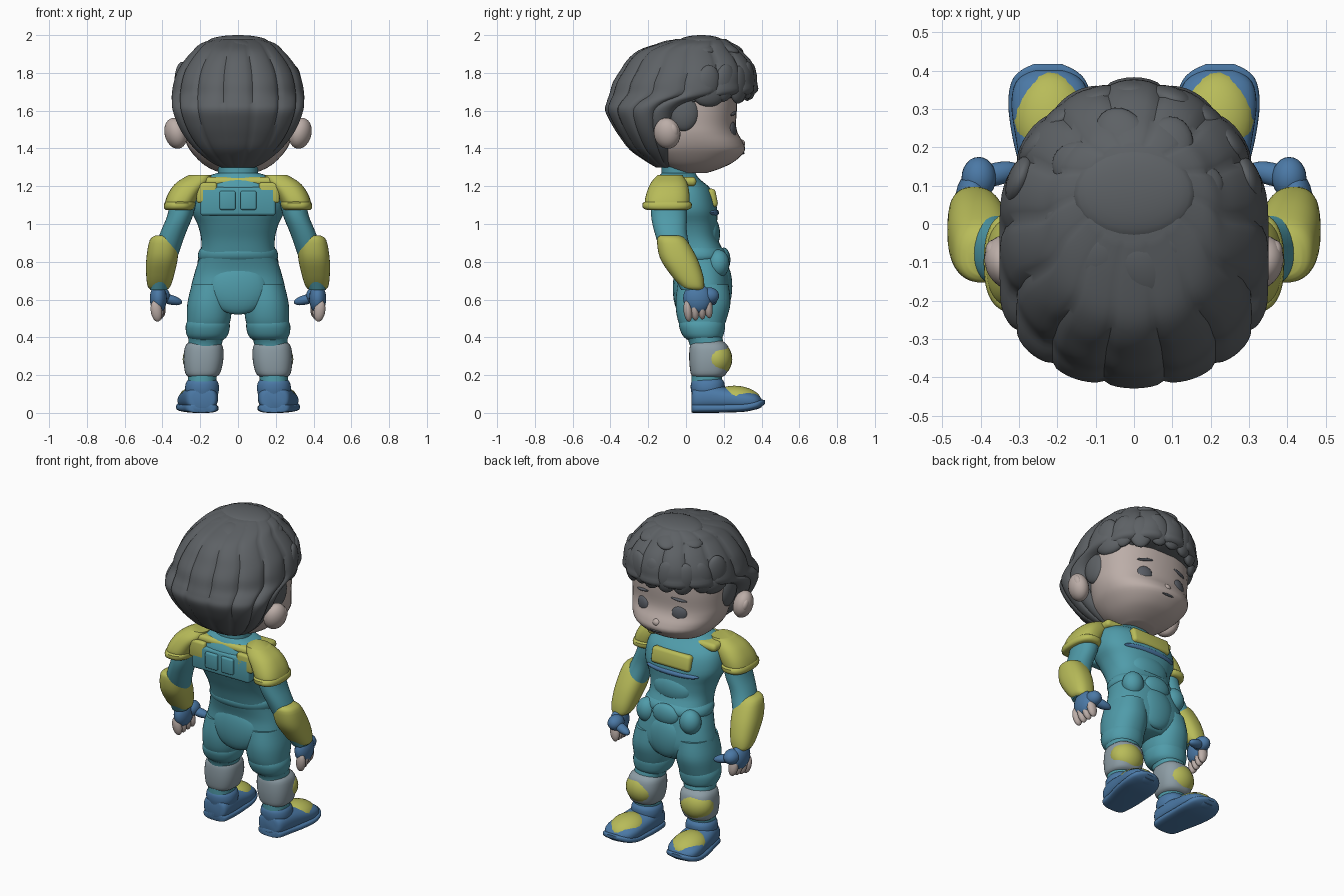
import bpy, bmesh, math, random
from mathutils import Matrix, Euler

random.seed(4)


def mat(name, r, g, b):
    m = bpy.data.materials.new(name)
    m.diffuse_color = (r, g, b, 1)
    return m


HAIR = mat("hair_grey", .11, .12, .13)
SKIN = mat("skin", .50, .42, .39)
TEAL = mat("suit_teal", .08, .33, .40)
GOLD = mat("pad_yellow", .48, .50, .10)
BLUE = mat("trim_blue", .07, .19, .38)
GREY = mat("guard_grey", .27, .34, .38)
DARK = mat("dark", .10, .11, .13)


def finish(bm, name, material):
    bmesh.ops.recalc_face_normals(bm, faces=bm.faces)
    me = bpy.data.meshes.new(name)
    bm.to_mesh(me)
    bm.free()
    me.materials.append(material)
    ob = bpy.data.objects.new(name, me)
    bpy.context.collection.objects.link(ob)
    return ob


def smooth_rows(rows, steps):
    """Catmull-Rom interpolation between cross-sections."""
    out = []
    for i in range(len(rows) - 1):
        q = [rows[max(0, min(len(rows) - 1, i + k))] for k in (-1, 0, 1, 2)]
        for s in range(steps):
            t = s / steps
            out.append([.5 * (2*b + (c-a)*t + (2*a-5*b+4*c-d)*t*t + (3*b-a-3*c+d)*t**3)
                        for a, b, c, d in zip(*q)])
    return out + [list(rows[-1])]


def loft(name, rows, material, n=2.2, segs=40, steps=4, side=1, axis='Z', lobes=0, depth=.06):
    """Rows: (height, centre u, centre v, radius u, radius v), superellipse sections."""
    bm = bmesh.new()
    rings = []
    for h, cu, cv, ru, rv in smooth_rows(rows, steps):
        ring = []
        for i in range(segs):
            a = 2 * math.pi * i / segs
            c, s = math.cos(a), math.sin(a)
            k = 1 - depth * (1 - abs(math.sin(lobes * a / 2)) ** .5) if lobes else 1
            u = cu + k * ru * math.copysign(abs(c) ** (2 / n), c)
            v = cv + k * rv * math.copysign(abs(s) ** (2 / n), s)
            ring.append(bm.verts.new((side * u, v, h) if axis == 'Z' else (side * u, h, v)))
        rings.append(ring)
    for a, b in zip(rings, rings[1:]):
        for i in range(segs):
            j = (i + 1) % segs
            bm.faces.new((a[i], a[j], b[j], b[i]))
    bm.faces.new(rings[0])
    bm.faces.new(rings[-1])
    return finish(bm, name, material)


def placed(loc, size, rot, side):
    return (Matrix.Diagonal((side, 1, 1, 1)) @ Matrix.Translation(loc)
            @ Euler(rot).to_matrix().to_4x4() @ Matrix.Diagonal((*size, 1)))


def blob(name, loc, size, material, rot=(0, 0, 0), side=1):
    bm = bmesh.new()
    bmesh.ops.create_uvsphere(bm, u_segments=24, v_segments=14, radius=1,
                              matrix=placed(loc, size, rot, side))
    return finish(bm, name, material)


def box(name, loc, size, material, rot=(0, 0, 0), side=1, bevel=.015):
    bm = bmesh.new()
    bmesh.ops.create_cube(bm, size=1, matrix=placed(loc, size, rot, side))
    bmesh.ops.bevel(bm, geom=bm.edges[:], offset=bevel, segments=3, affect='EDGES', profile=.5)
    return finish(bm, name, material)


# Head: face block and neck
loft("face", [(1.27, 0, .03, .09, .08), (1.295, 0, .045, .15, .14), (1.33, 0, .055, .20, .20),
              (1.385, 0, .06, .25, .25), (1.43, 0, .055, .275, .248), (1.48, 0, .045, .29, .23),
              (1.53, 0, .04, .295, .225), (1.62, 0, .04, .30, .23), (1.72, 0, .04, .295, .23)],
     SKIN, n=2.25)
loft("neck", [(1.18, 0, -.04, .12, .10), (1.25, 0, -.04, .105, .09), (1.32, 0, -.04, .11, .09)], TEAL)
blob("nose", (0, .288, 1.425), (.026, .025, .024), SKIN)
blob("mouth", (0, .302, 1.375), (.04, .008, .006), DARK)

# Hair: grooved cap, open over the face
loft("hair_cap", [(1.30, 0, -.10, .09, .06), (1.33, 0, -.12, .15, .09), (1.39, 0, -.145, .225, .15),
                  (1.46, 0, -.165, .285, .185), (1.53, 0, -.175, .325, .22), (1.60, 0, -.17, .35, .258),
                  (1.645, 0, -.12, .355, .30),
                  (1.69, 0, -.02, .355, .385), (1.75, 0, -.005, .345, .382), (1.81, 0, .01, .325, .36),
                  (1.87, 0, .015, .285, .325), (1.92, 0, .02, .24, .27), (1.955, 0, .05, .20, .20),
                  (1.98, 0, .08, .13, .13)], HAIR, n=2.05, segs=112, lobes=14, depth=.05)

# Fringe locks hang around the front edge
for i in range(9):
    a = math.radians(20 + 17.5 * i)
    loc = (.315 * math.cos(a), -.005 + .345 * math.sin(a), 1.75 + random.uniform(-.015, .015))
    blob("fringe_lock", loc, (.035, .068, .10), HAIR, (random.uniform(-.25, .25), .02, a))

# Crown tufts overlap in a loose swirl
for i in range(8):
    a = 2 * math.pi * i / 8 + .2
    blob("crown_tuft", (.15 * math.cos(a), .05 + .17 * math.sin(a), 1.935),
         (.095, .07, .03), HAIR, (0, .3, a + .25))
blob("crown_top", (0, .08, 1.965), (.16, .12, .035), HAIR)

for s in (1, -1):
    # Face features
    blob("ear", (.33, -.10, 1.48), (.057, .072, .083), SKIN, (0, .25, -.35), s)
    blob("ear_hollow", (.36, -.075, 1.49), (.025, .035, .045), SKIN, (0, .25, -.35), s)
    blob("eye", (.125, .24, 1.495), (.05, .024, .05), DARK, (0, 0, -.3), s)
    blob("eyebrow", (.125, .247, 1.585), (.05, .016, .010), DARK, (0, .15, -.25), s)
    blob("sideburn", (.28, -.01, 1.59), (.04, .08, .10), HAIR, (0, 0, 0), s)
    blob("temple_lock", (.28, .12, 1.69), (.04, .09, .07), HAIR, (0, 0, .35), s)

# Torso with its layered front and back panels
loft("torso", [(1.27, 0, -.04, .11, .09), (1.24, 0, -.04, .19, .11), (1.18, 0, -.02, .24, .155),
               (1.08, 0, -.005, .25, .17), (1.0, 0, .01, .215, .155), (.92, 0, .03, .195, .14),
               (.84, 0, .06, .20, .145), (.74, 0, .085, .23, .14), (.64, 0, .09, .25, .145),
               (.57, 0, .09, .21, .125), (.53, 0, .09, .12, .09)], TEAL, n=2.4)
box("back_plate", (0, -.15, 1.12), (.40, .06, .15), TEAL)
for s in (1, -1):
    box("back_module", (.055, -.18, 1.125), (.085, .03, .10), TEAL, side=s, bevel=.01)
    box("shoulder_blade_plate", (.165, -.155, 1.165), (.11, .05, .11), GOLD, side=s)
box("collar_yoke", (0, -.05, 1.225), (.48, .21, .05), GOLD, bevel=.022)
box("chest_plate", (0, .128, 1.135), (.27, .07, .10), GOLD, (.2, 0, 0), bevel=.02)
blob("chest_ridge", (0, .13, 1.06), (.18, .045, .025), BLUE)
blob("belly_panel", (0, .13, .95), (.13, .05, .09), TEAL)
loft("belt", [(.80, 0, .065, .20, .13), (.825, 0, .065, .212, .15),
              (.855, 0, .06, .208, .15), (.88, 0, .055, .19, .13)], TEAL)
blob("buckle", (0, .20, .81), (.09, .035, .065), TEAL)
blob("front_guard", (0, .195, .67), (.12, .05, .13), TEAL)
blob("seat_pad", (0, -.02, .66), (.155, .05, .14), TEAL)

for s in (1, -1):
    # Shoulder pad dome with a rim
    loft("shoulder_pad", [(1.09, .31, -.10, .075, .11), (1.12, .305, -.10, .08, .118),
                          (1.17, .28, -.095, .085, .112), (1.22, .24, -.09, .085, .095),
                          (1.26, .20, -.085, .06, .065)], GOLD, n=2.5, side=s)
    loft("shoulder_rim", [(1.075, .312, -.10, .07, .108), (1.085, .312, -.10, .08, .128),
                          (1.11, .308, -.10, .082, .13), (1.12, .305, -.10, .075, .112)],
         GOLD, n=2.5, steps=2, side=s)
    # Arm and bracer
    loft("arm", [(1.17, .28, -.09, .07, .09), (1.05, .305, -.09, .068, .095),
                 (.95, .345, -.08, .068, .085), (.85, .38, -.05, .068, .08),
                 (.75, .405, -.01, .06, .07), (.65, .42, .03, .045, .055)], TEAL, side=s)
    loft("bracer", [(.94, .385, -.085, .05, .05), (.915, .392, -.075, .075, .078),
                    (.82, .402, -.04, .083, .098), (.73, .412, .005, .074, .085),
                    (.67, .418, .035, .06, .062), (.65, .42, .045, .04, .045)],
         GOLD, n=2.4, side=s)
    # Hand with curled fingers and a thumb reaching inwards
    blob("palm", (.422, .06, .605), (.045, .075, .08), BLUE, (.25, 0, 0), s)
    for i in range(4):
        blob("finger", (.432 - .006 * i, .01 + .036 * i, .54 + .006 * i), (.03, .023, .058),
             SKIN, (.1, .15, 0), s)
    blob("thumb", (.36, .13, .60), (.068, .03, .026), BLUE, (0, -.25, -.25), s)
    blob("knuckle_guard", (.405, .12, .62), (.045, .055, .045), BLUE, (0, 0, 0), s)
    # Hip pouch
    blob("hip_pouch", (.15, .17, .79), (.065, .06, .075), TEAL, (0, 0, 0), s)
    # Leg
    loft("leg", [(.68, .14, .09, .105, .135), (.58, .15, .09, .118, .145), (.49, .155, .085, .115, .128),
                 (.42, .165, .09, .10, .10), (.36, .175, .11, .088, .09), (.25, .185, .115, .085, .085),
                 (.18, .19, .11, .075, .08), (.08, .19, .11, .08, .08)], TEAL, side=s)
    loft("thigh_cuff", [(.385, .165, .095, .085, .085), (.41, .163, .09, .108, .108),
                        (.46, .16, .085, .117, .122), (.50, .157, .085, .105, .117)], TEAL, side=s)
    # Shin armour and knee
    loft("shin_guard", [(.19, .19, .115, .07, .075), (.21, .187, .12, .092, .095),
                        (.28, .183, .125, .105, .108), (.35, .18, .122, .10, .102),
                        (.38, .178, .115, .075, .08)], GREY, n=2.5, side=s)
    blob("knee_pad", (.19, .16, .285), (.103, .085, .095), GOLD, (0, 0, 0), s)
    # Boot: cuff, upper, toe cap and sole
    loft("boot_cuff", [(.10, .19, .115, .085, .085), (.13, .19, .115, .09, .09),
                       (.16, .19, .115, .085, .088), (.18, .19, .115, .07, .075)], BLUE, side=s)
    loft("boot", [(.03, .19, .07, .05, .045), (.045, .192, .075, .078, .062), (.12, .198, .08, .093, .07),
                  (.22, .208, .073, .100, .061), (.31, .216, .066, .104, .054),
                  (.37, .22, .06, .088, .042), (.40, .222, .052, .05, .022)],
         BLUE, n=2.4, side=s, axis='Y')
    blob("toe_cap", (.215, .275, .075), (.10, .125, .068), GOLD, (-.12, 0, -.08), s)
    loft("sole", [(.03, .19, .025, .05, .022), (.045, .192, .025, .08, .025), (.13, .198, .025, .095, .025),
                  (.22, .21, .026, .106, .024), (.31, .218, .03, .110, .024), (.37, .222, .042, .098, .023),
                  (.40, .224, .052, .072, .018), (.418, .225, .058, .035, .010)],
         BLUE, n=3, side=s, axis='Y')

# Smooth shading with crisp creases
bpy.ops.object.select_all(action='SELECT')
bpy.context.view_layer.objects.active = bpy.context.selected_objects[0]
bpy.ops.object.shade_smooth_by_angle(angle=math.radians(45))
